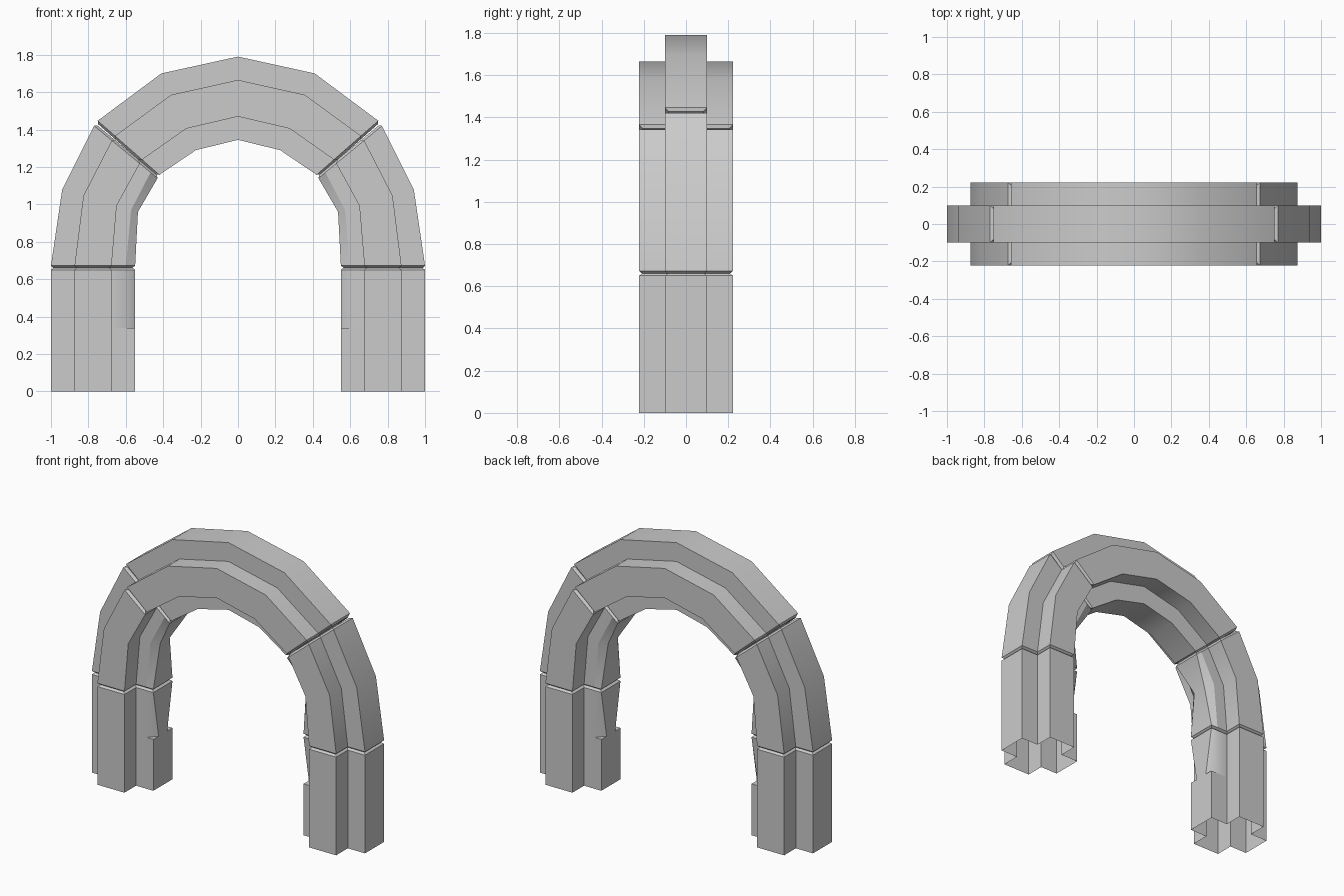
import bpy, bmesh, math
from mathutils import Vector

cube = bpy.data.objects.get("Cube")
if cube:
    bpy.data.objects.remove(cube, do_unlink=True)

stone = bpy.data.materials.new("pale_grey_stone")
stone.use_nodes = True
stone.diffuse_color = (0.6, 0.6, 0.6, 1)
stone.node_tree.nodes["Principled BSDF"].inputs["Base Color"].default_value = (0.6, 0.6, 0.6, 1)

CORE, RIB = 0.222, 0.1     # half depths of the block body and its ribs


def section(tip=RIB, shoulder=0.89, inset=0.0):
    """Cross shaped profile: (share of the way from outside to inside, depth)."""
    e, d = inset * 2.2, inset
    half = [(e, RIB - d), (0.28 + e, RIB - d), (0.28 + e, CORE - d),
            (0.72 - e, CORE - d), (0.72 - e, RIB - d),
            (shoulder - e, RIB - d), (1 - e, tip - d)]
    return half + [(t, -y) for t, y in reversed(half)]


def station(outer, inner, **kw):
    return Vector((outer[0], 0, outer[1])), Vector((inner[0], 0, inner[1])), section(**kw)


def chamfer(end, before):
    """Shrunken end ring, pushed a little past the end of the block."""
    push = ((end[0] + end[1]) - (before[0] + before[1])).normalized() * 0.013
    return end[0] + push, end[1] + push, section(inset=0.016)


def block(name, stations, side=1, open_start=False):
    rings = list(stations)
    if not open_start:
        rings.insert(0, chamfer(stations[0], stations[1]))
    rings.append(chamfer(stations[-1], stations[-2]))
    bm = bmesh.new()
    loops = []
    for outer, inner, profile in rings:
        loop = []
        for t, y in profile:
            p = outer.lerp(inner, t)
            loop.append(bm.verts.new((p.x * side, y, p.z)))
        loops.append(loop)
    n = len(loops[0])
    for a, b in zip(loops, loops[1:]):
        for i in range(n):
            j = (i + 1) % n
            bm.faces.new((a[i], a[j], b[j], b[i]))
    bm.faces.new(loops[-1])
    if not open_start:
        bm.faces.new(loops[0])
    bmesh.ops.recalc_face_normals(bm, faces=bm.faces[:])
    # An open block is checked against its outermost face
    far = max(bm.faces, key=lambda f: f.calc_center_median().x * side)
    if open_start and far.normal.x * side < 0:
        bmesh.ops.reverse_faces(bm, faces=bm.faces[:])
    mesh = bpy.data.meshes.new(name)
    bm.to_mesh(mesh)
    bm.free()
    mesh.materials.append(stone)
    obj = bpy.data.objects.new(name, mesh)
    bpy.context.collection.objects.link(obj)
    bpy.ops.object.select_all(action='DESELECT')
    obj.select_set(True)
    bpy.context.view_layer.objects.active = obj
    bpy.ops.object.shade_smooth_by_angle(angle=math.radians(30))


# Upright pillar, hollow below, with a chipped inner rib
pillar = [station((1, 0), (0.55, 0)),
          station((1, 0.34), (0.55, 0.34)),
          station((1, 0.34), (0.55, 0.34), tip=0.045),
          station((1, 0.65), (0.55, 0.65))]

# Curved block between pillar and crown, with a worn inner rib
haunch = [station((1, 0.672), (0.55, 0.672)),
          station((0.94, 1.08), (0.535, 0.96), tip=0.05, shoulder=0.91),
          station((0.77, 1.42), (0.43, 1.14))]

for label, side in (("left", 1), ("right", -1)):
    block(label + "_pillar", pillar, side, open_start=True)
    block(label + "_haunch", haunch, side)

# Crown block across the top
half_crown = [((0.75, 1.447), (0.42, 1.158)), ((0.41, 1.70), (0.225, 1.29))]
crown = [station(o, i) for o, i in half_crown]
crown.append(station((0, 1.79), (0, 1.345)))
crown += [station((-o[0], o[1]), (-i[0], i[1])) for o, i in reversed(half_crown)]
block("crown", crown)
